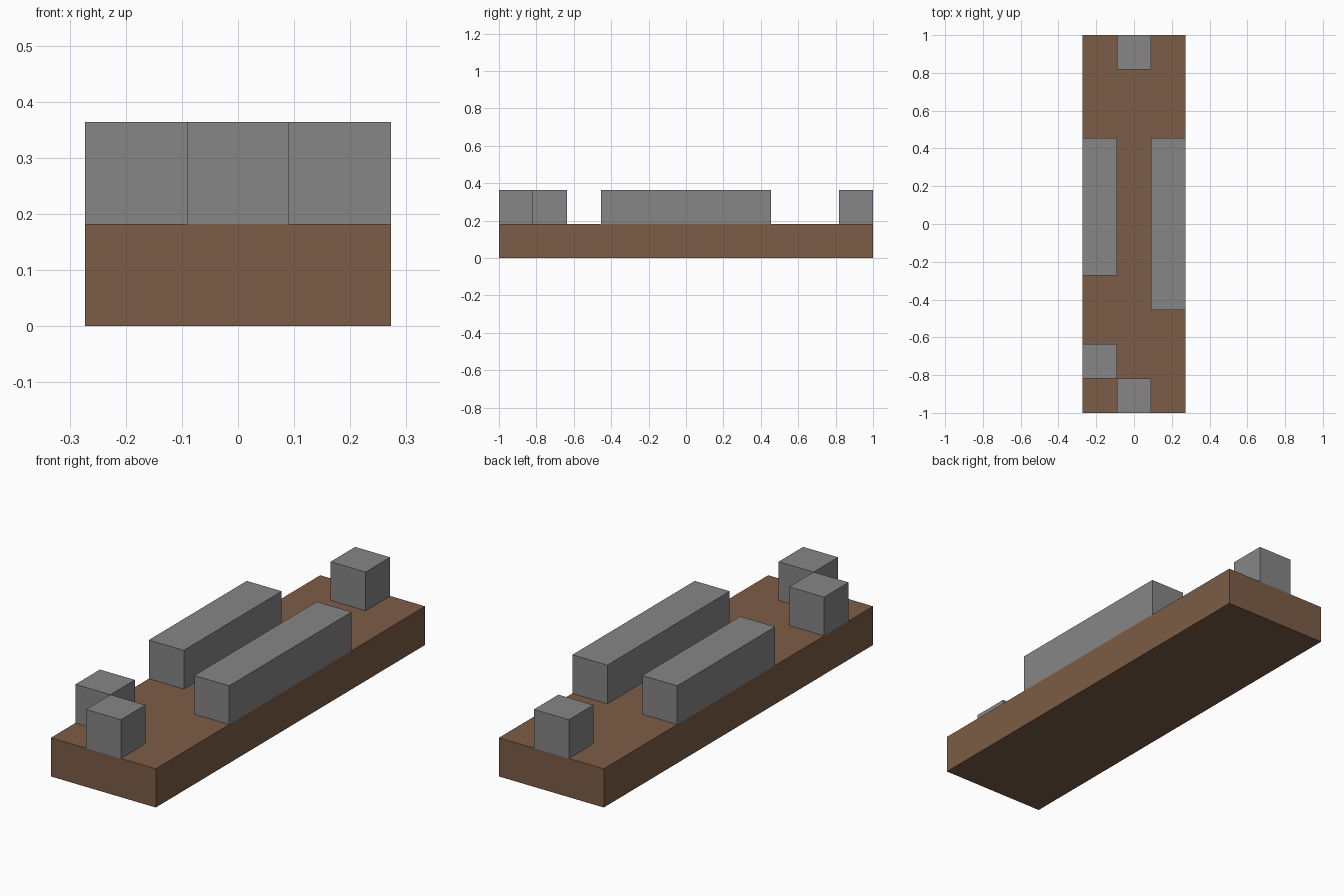
import bpy

if "Cube" in bpy.data.objects:
    bpy.data.objects.remove(bpy.data.objects["Cube"], do_unlink=True)

UNIT = 2 / 11  # the model sits on a 3 x 11 grid of square cells


def make_material(name, colour):
    mat = bpy.data.materials.new(name)
    mat.use_nodes = True
    mat.diffuse_color = colour
    mat.node_tree.nodes["Principled BSDF"].inputs["Base Color"].default_value = colour
    return mat


def make_block(name, material, column, row, layer, width=1, length=1):
    """Box covering whole grid cells, counted from the front right corner."""
    bpy.ops.mesh.primitive_cube_add(size=1, location=(
        (column + width / 2 - 1.5) * UNIT,
        (row + length / 2 - 5.5) * UNIT,
        (layer + 0.5) * UNIT))
    block = bpy.context.object
    block.name = name
    block.scale = (width * UNIT, length * UNIT, UNIT)
    bpy.ops.object.transform_apply(location=False, rotation=False, scale=True)
    block.data.materials.append(material)


brown = make_material("earth brown", (0.202, 0.108, 0.061, 1))
grey = make_material("stone grey", (0.238, 0.238, 0.238, 1))

# Base slab
make_block("base_slab", brown, 0, 0, 0, width=3, length=11)

# Raised blocks: name, column, first row, length
for name, column, row, length in (
    ("front_block", 1, 0, 1),
    ("right_small_block", 0, 1, 1),
    ("right_wall", 0, 4, 4),
    ("left_wall", 2, 3, 5),
    ("back_block", 1, 10, 1),
):
    make_block(name, grey, column, row, 1, length=length)
